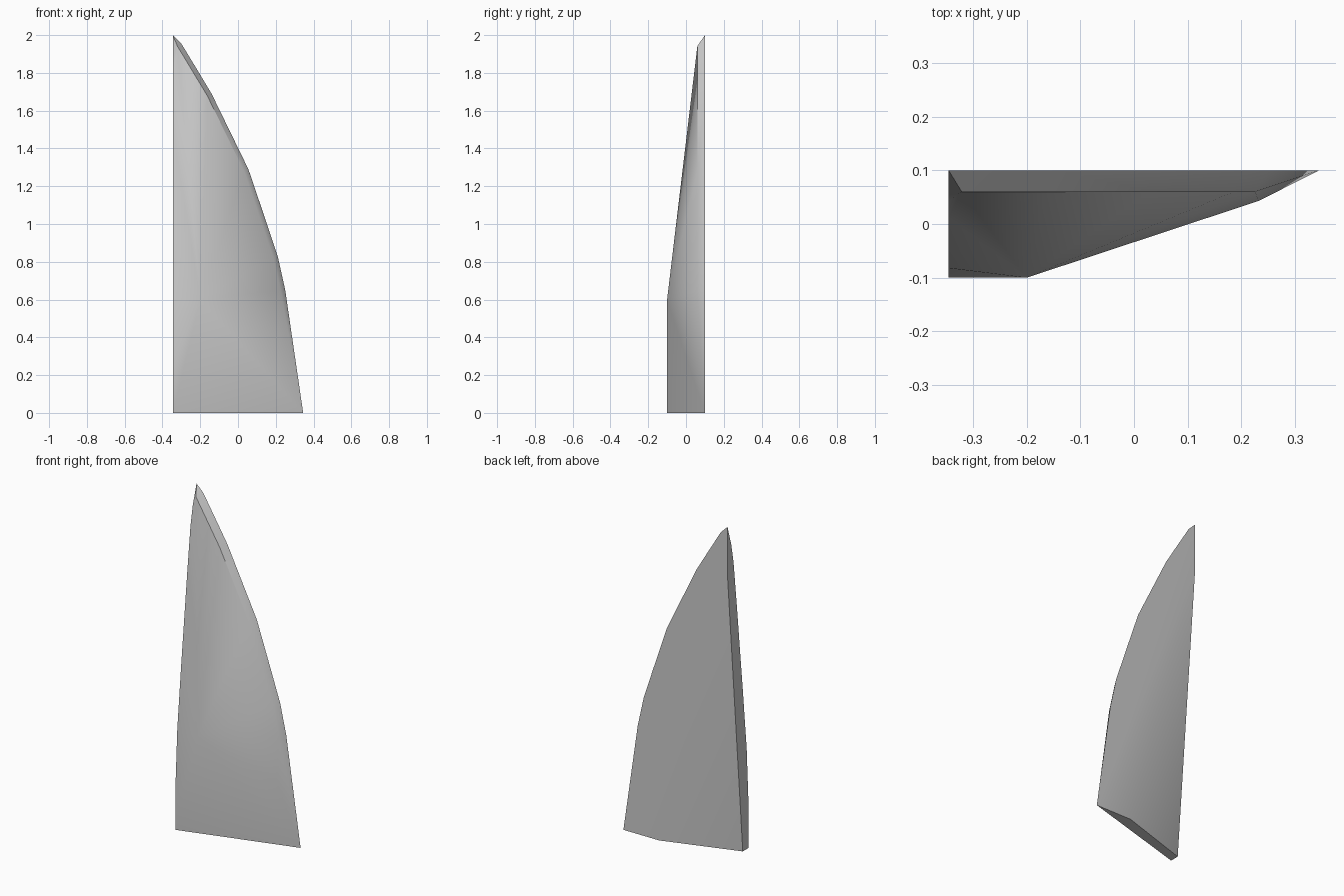
import bpy, bmesh
from math import hypot, radians

if "Cube" in bpy.data.objects:
    bpy.data.objects.remove(bpy.data.objects["Cube"])

# Curved outline of the blade on the flat back plane (x, z), tip to foot
BACK = 0.10
LEFT = -0.345
outline = [(LEFT, 2.0), (-0.30, 1.955), (-0.20, 1.79), (-0.14, 1.69), (0.0, 1.40),
           (0.055, 1.29), (0.15, 1.01), (0.21, 0.83), (0.25, 0.65), (0.345, 0.0)]
points = [(x, BACK, z) for x, z in outline]

# Narrow rim: outline moved inward and forward
for i in range(1, len(outline) - 1):
    (x0, z0), (x, z), (x1, z1) = outline[i - 1:i + 2]
    tx, tz = x1 - x0, z1 - z0
    n = hypot(tx, tz)
    points.append((max(LEFT, x + 0.025 * tz / n), 0.06, z - 0.025 * tx / n))
points.append((0.232, 0.043, 0.38))

# Front edge of the flat left side (y, z)
points += [(LEFT, y, z) for y, z in
           [(-0.10, 0.0), (-0.10, 0.25), (-0.082, 0.6), (-0.045, 0.97),
            (0.012, 1.5), (0.043, 1.77), (0.064, 1.88)]]

# Bulge on the front, and the slanted cut at the lower back
points += [(-0.20, -0.10, 0.60), (-0.215, -0.10, 0.56),
           (0.108, BACK, 0.0), (LEFT, -0.045, 0.0), (LEFT, BACK, 1.71)]

# Skin the convex blade
bm = bmesh.new()
for p in points:
    bm.verts.new(p)
bmesh.ops.convex_hull(bm, input=bm.verts[:])
bmesh.ops.delete(bm, geom=[v for v in bm.verts if not v.link_faces], context='VERTS')
bmesh.ops.dissolve_limit(bm, angle_limit=radians(0.3), verts=bm.verts[:], edges=bm.edges[:])
bmesh.ops.recalc_face_normals(bm, faces=bm.faces[:])

mesh = bpy.data.meshes.new("blade")
bm.to_mesh(mesh)
bm.free()
blade = bpy.data.objects.new("blade", mesh)
bpy.context.collection.objects.link(blade)

# Smooth front, crisp back and side edges
bpy.context.view_layer.objects.active = blade
blade.select_set(True)
bpy.ops.object.shade_smooth_by_angle(angle=radians(40))
